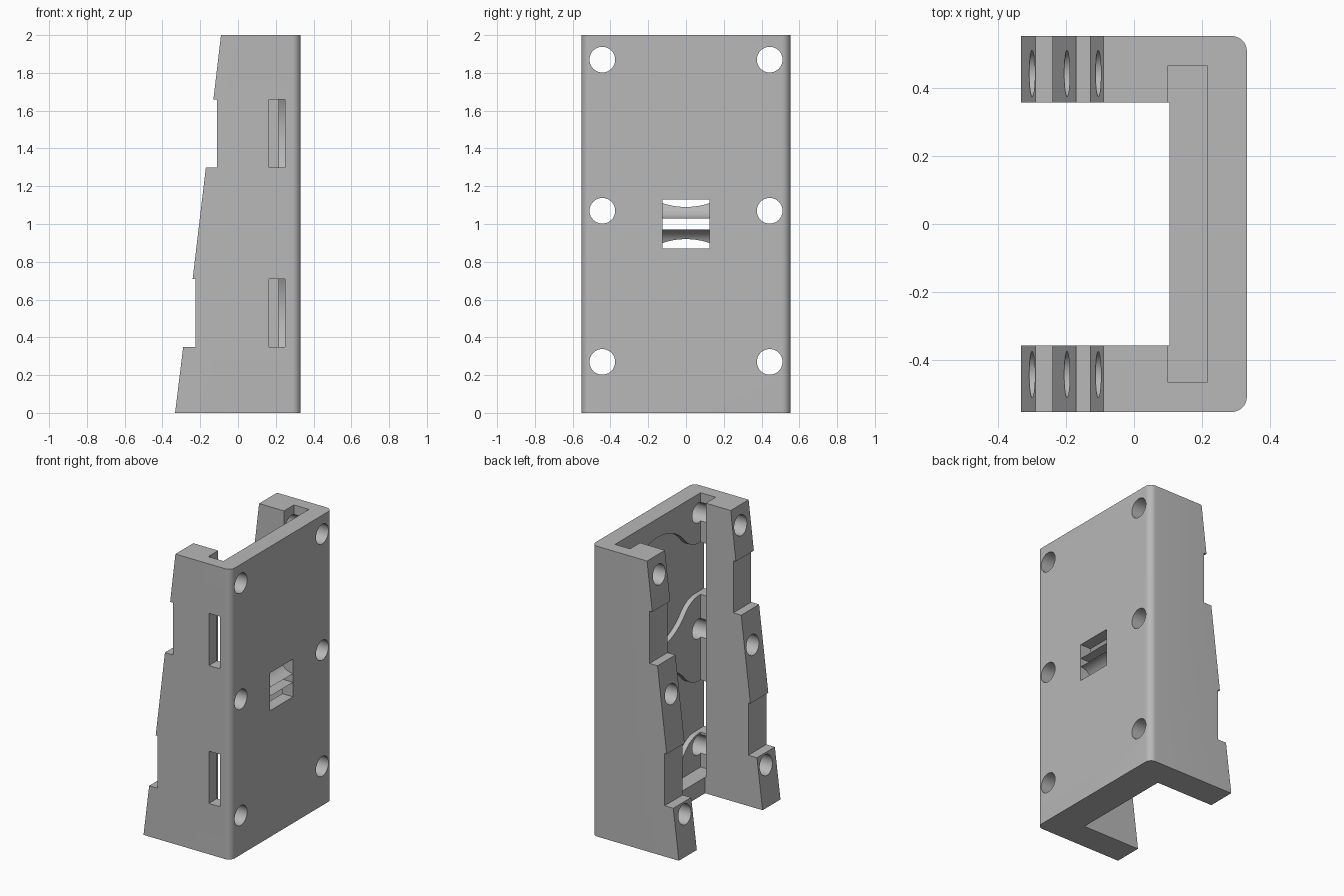
import bpy, bmesh, math
from mathutils import Vector

old = bpy.data.objects.get("Cube")
if old:
    bpy.data.objects.remove(old, do_unlink=True)

grey = bpy.data.materials.new("plain_grey")
grey.use_nodes = True
colour = (0.48, 0.48, 0.48, 1)
grey.diffuse_color = colour
grey.node_tree.nodes["Principled BSDF"].inputs["Base Color"].default_value = colour

HALF_WIDTH = 0.553
FRONT = 0.332


def prism(name, outline, axis, lo, hi):
    """Extrude an outline along x (outline in y,z) or y (outline in x,z)."""
    bm = bmesh.new()
    if axis == "x":
        points, step = [(lo, a, b) for a, b in outline], Vector((hi - lo, 0, 0))
    else:
        points, step = [(a, lo, b) for a, b in outline], Vector((0, hi - lo, 0))
    face = bm.faces.new([bm.verts.new(p) for p in points])
    ext = bmesh.ops.extrude_face_region(bm, geom=[face])
    moved = [g for g in ext["geom"] if isinstance(g, bmesh.types.BMVert)]
    bmesh.ops.translate(bm, verts=moved, vec=step)
    bmesh.ops.recalc_face_normals(bm, faces=bm.faces)
    mesh = bpy.data.meshes.new(name)
    bm.to_mesh(mesh)
    bm.free()
    mesh.materials.append(grey)
    obj = bpy.data.objects.new(name, mesh)
    bpy.context.collection.objects.link(obj)
    return obj


def box(name, x, y, z):
    return prism(name, [(x[0], z[0]), (x[1], z[0]), (x[1], z[1]), (x[0], z[1])], "y", *y)


def arc(cy, cz, r, start, end, steps):
    return [(cy + r * math.cos(start + (end - start) * i / steps),
             cz + r * math.sin(start + (end - start) * i / steps)) for i in range(steps + 1)]


def activate(obj):
    bpy.ops.object.select_all(action="DESELECT")
    obj.select_set(True)
    bpy.context.view_layer.objects.active = obj


def cut(obj, cutter):
    cutter.hide_render = True
    activate(obj)
    mod = obj.modifiers.new("cut", "BOOLEAN")
    mod.operation, mod.solver, mod.object = "DIFFERENCE", "EXACT", cutter
    bpy.ops.object.modifier_apply(modifier=mod.name)
    bpy.data.objects.remove(cutter, do_unlink=True)


# Side profile: sloping back with two strap notches
profile = [(FRONT, 0), (FRONT, 2), (-0.09, 2), (-0.13, 1.66), (-0.11, 1.66),
           (-0.11, 1.30), (-0.17, 1.30), (-0.24, 0.71), (-0.225, 0.71),
           (-0.225, 0.35), (-0.29, 0.35), (-0.333, 0)]
body = prism("mounting_bracket", profile, "y", -HALF_WIDTH, HALF_WIDTH)

# Rounded upright edges of the outer plate
bm = bmesh.new()
bm.from_mesh(body.data)
edges = [e for e in bm.edges if all(v.co.x > FRONT - 0.01 for v in e.verts)
         and abs(e.verts[0].co.y - e.verts[1].co.y) < 0.01]
bmesh.ops.bevel(bm, geom=edges, offset=0.045, segments=8, profile=0.5, affect="EDGES")
bm.to_mesh(body.data)
bm.free()

# Open channel between the walls, and the wider pocket open at the top
cut(body, box("channel", (-1, 0.105), (-0.358, 0.358), (-0.5, 2.5)))
cut(body, box("pocket", (0.10, 0.215), (-0.466, 0.466), (0.11, 2.5)))

# Disc recesses that flow into slots through one wall
R, FILLET, SLOT = 0.39, 0.2, 0.18
for zc in (0.53, 1.48):
    fz = SLOT + FILLET
    fy = -math.sqrt((R + FILLET) ** 2 - fz ** 2)
    ang = math.atan2(fz, fy)
    upper = arc(fy, fz, FILLET, -math.pi / 2, ang - math.pi, 10)
    if ang - math.pi > -math.pi / 2:
        upper = arc(fy, fz, FILLET, -math.pi / 2, ang - math.pi, 10)
    half = [(-0.5, SLOT)] + upper + arc(0, 0, R, ang, 0, 32)[1:]
    outline = half + [(y, -z) for y, z in reversed(half[:-1])]
    cut(body, prism("recess", [(y, z + zc) for y, z in outline], "x", 0.18, 0.25))
    cut(body, box("wall_slot", (0.165, 0.25), (-0.7, -0.45), (zc - SLOT, zc + SLOT)))

# Screw holes running through both walls
for side in (-1, 1):
    for z in (0.27, 1.07, 1.87):
        ring = arc(side * 0.443, z, 0.068, 0, 2 * math.pi, 40)[:-1]
        cut(body, prism("screw_hole", ring, "x", -1, 1))

# Flared cable opening in the middle of the plate
r = 0.1
flare = arc(FRONT, 0.03 + r, r, math.pi * 1.5, math.pi, 12)
top = [(0.15, 0.03)] + flare + [(0.5, 0.03 + r)]
opening = [(x, 1 + z) for x, z in top] + [(x, 1 - z) for x, z in reversed(top)]
cut(body, prism("cable_opening", opening, "y", -0.125, 0.125))

activate(body)
bpy.ops.object.shade_smooth_by_angle(angle=math.radians(30))
